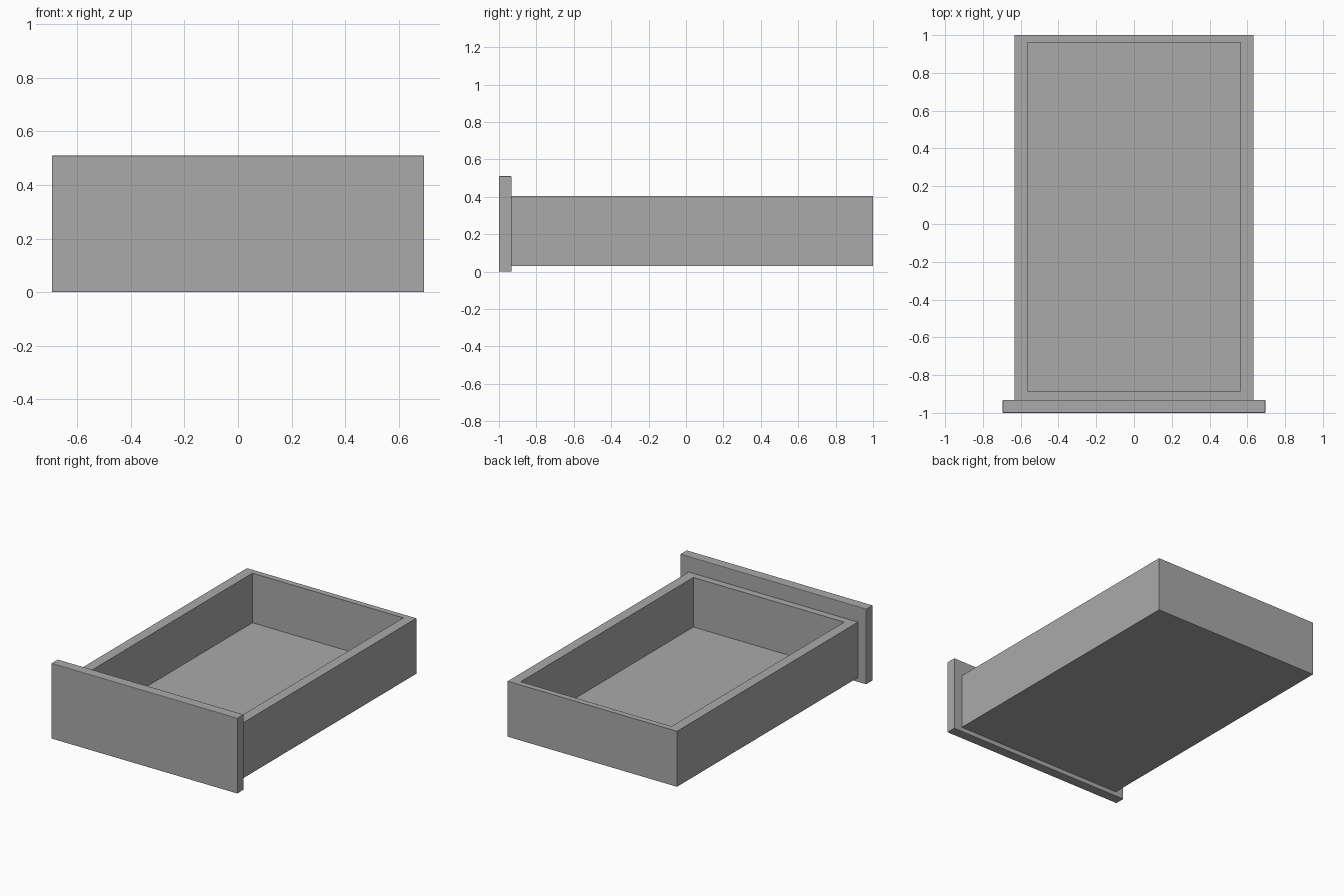
import bpy
import bmesh
from mathutils import Vector

cube = bpy.data.objects.get("Cube")
if cube:
    bpy.data.objects.remove(cube, do_unlink=True)

# Single plain grey finish
grey = bpy.data.materials.new("grey")
grey.use_nodes = True
colour = (0.4, 0.4, 0.4, 1)
grey.diffuse_color = colour
grey.node_tree.nodes["Principled BSDF"].inputs["Base Color"].default_value = colour


def make_block(name, low, high, cavity=None):
    """Box between two corners, optionally hollowed from the top."""
    low, high = Vector(low), Vector(high)
    bm = bmesh.new()
    bmesh.ops.create_cube(bm, size=1)
    for v in bm.verts:
        v.co = Vector(h if c > 0 else l for c, l, h in zip(v.co, low, high))
    if cavity:
        c_low, c_high = cavity
        bm.normal_update()
        top = max(bm.faces, key=lambda f: f.normal.z)
        middle = top.calc_center_median()
        # Rim: inset the top, then fit it to the opening
        bmesh.ops.inset_region(bm, faces=[top], thickness=0.05)
        for v in top.verts:
            v.co.x = c_low[0] if v.co.x < middle.x else c_high[0]
            v.co.y = c_low[1] if v.co.y < middle.y else c_high[1]
        # Inner walls: extrude the opening down to the floor
        walls = bmesh.ops.extrude_discrete_faces(bm, faces=[top])
        for v in walls["faces"][0].verts:
            v.co.z = c_low[2]
    bmesh.ops.recalc_face_normals(bm, faces=bm.faces)
    mesh = bpy.data.meshes.new(name)
    bm.to_mesh(mesh)
    bm.free()
    mesh.materials.append(grey)
    obj = bpy.data.objects.new(name, mesh)
    bpy.context.collection.objects.link(obj)
    return obj


# Open tray behind the front panel
make_block("drawer_box", (-0.633, -0.935, 0.03), (0.633, 1, 0.405),
           cavity=((-0.564, -0.884, 0.07), (0.564, 0.96, 0.405)))

# Overhanging front panel with slightly softened edges
panel = make_block("front_panel", (-0.695, -1, 0), (0.695, -0.932, 0.51))
bevel = panel.modifiers.new("soft_edges", 'BEVEL')
bevel.width = 0.003
bevel.segments = 2
